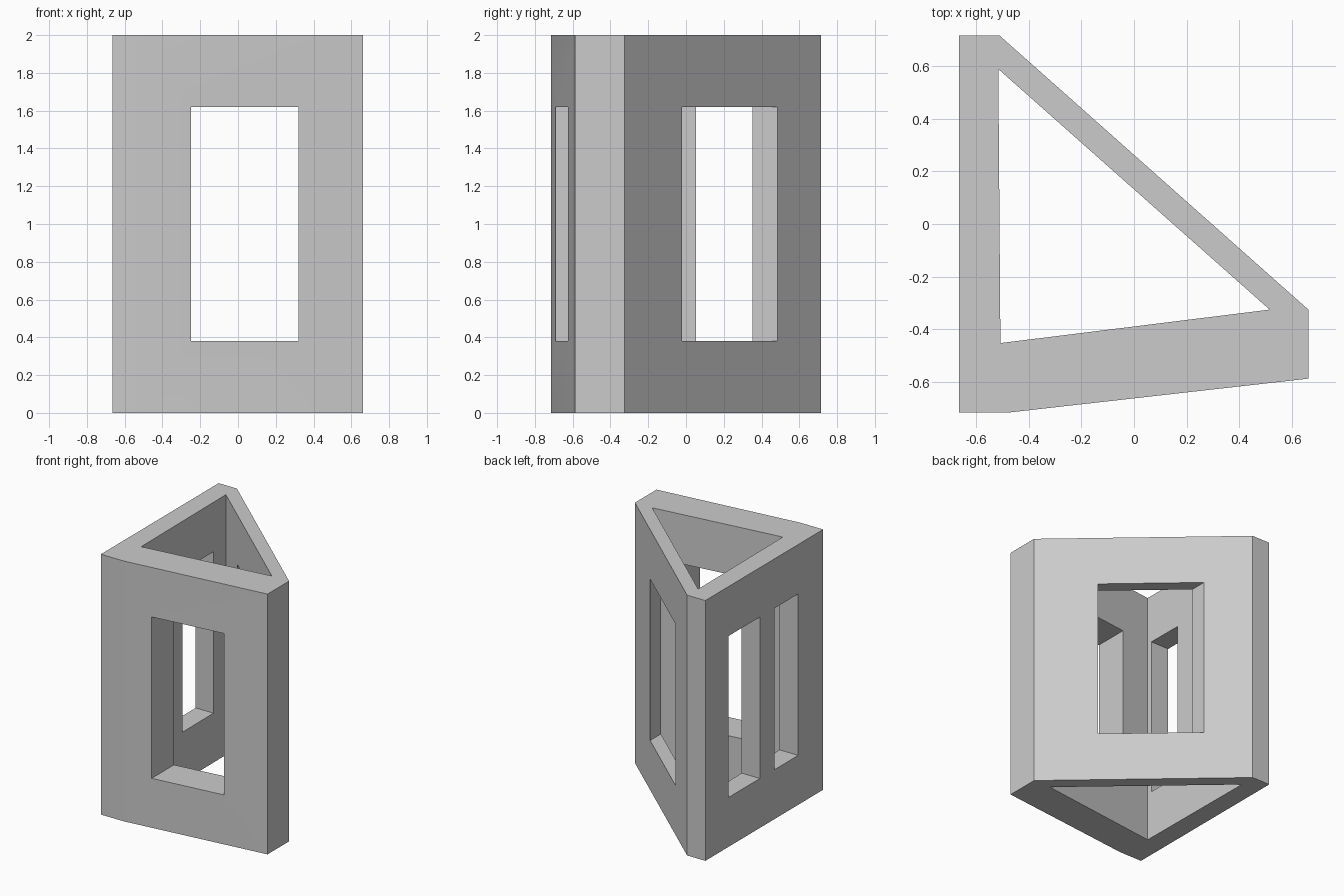
import bpy
import bmesh
from math import radians

cube = bpy.data.objects.get("Cube")
if cube:
    bpy.data.objects.remove(cube, do_unlink=True)

HEIGHT = 2.0
SILL, LINTEL = 0.38, 1.62

# Footprints of the tower and its triangular shaft, counter-clockwise
OUTER = [(-0.665, -0.715), (-0.47, -0.715), (0.662, -0.587),
         (0.662, -0.325), (-0.51, 0.715), (-0.665, 0.715)]
SHAFT = [(-0.507, -0.452), (0.515, -0.325), (-0.515, 0.588)]


def prism(name, outline, bottom, top):
    """Extrude a flat outline upward into a closed solid."""
    bm = bmesh.new()
    base = bm.faces.new([bm.verts.new((x, y, bottom)) for x, y in outline])
    grown = bmesh.ops.extrude_face_region(bm, geom=[base])["geom"]
    for v in grown:
        if isinstance(v, bmesh.types.BMVert):
            v.co.z = top
    bmesh.ops.recalc_face_normals(bm, faces=bm.faces[:])
    mesh = bpy.data.meshes.new(name)
    bm.to_mesh(mesh)
    bm.free()
    obj = bpy.data.objects.new(name, mesh)
    bpy.context.collection.objects.link(obj)
    return obj


def rectangle(x0, x1, y0, y1):
    return [(x0, y0), (x1, y0), (x1, y1), (x0, y1)]


def cut(target, outline, bottom, top):
    """Subtract a prism from the target, then discard the cutter."""
    cutter = prism("cutter", outline, bottom, top)
    cutter.hide_render = True
    mod = target.modifiers.new("opening", 'BOOLEAN')
    mod.operation = 'DIFFERENCE'
    mod.solver = 'EXACT'
    mod.object = cutter
    bpy.ops.object.modifier_apply(modifier=mod.name)
    bpy.data.objects.remove(cutter, do_unlink=True)


# Tower walls
tower = prism("tower_walls", OUTER, 0, HEIGHT)
bpy.ops.object.select_all(action='DESELECT')
bpy.context.view_layer.objects.active = tower
tower.select_set(True)

# Open shaft from top to bottom
cut(tower, SHAFT, -1, HEIGHT + 1)

# Aligned windows through the front and slanted back walls
cut(tower, rectangle(-0.25, 0.32, -1, 1), SILL, LINTEL)

# Two windows in the straight side wall
for y0, y1 in [(0.053, 0.436), (-0.412, -0.122)]:
    cut(tower, rectangle(-1, -0.46, y0, y1), SILL, LINTEL)

# Plain grey finish
grey = bpy.data.materials.new("plain_grey")
grey.use_nodes = True
colour = (0.6, 0.6, 0.6, 1)
grey.diffuse_color = colour
grey.node_tree.nodes["Principled BSDF"].inputs["Base Color"].default_value = colour
tower.data.materials.clear()
tower.data.materials.append(grey)
for face in tower.data.polygons:
    face.material_index = 0

bpy.ops.object.shade_smooth_by_angle(angle=radians(30))
